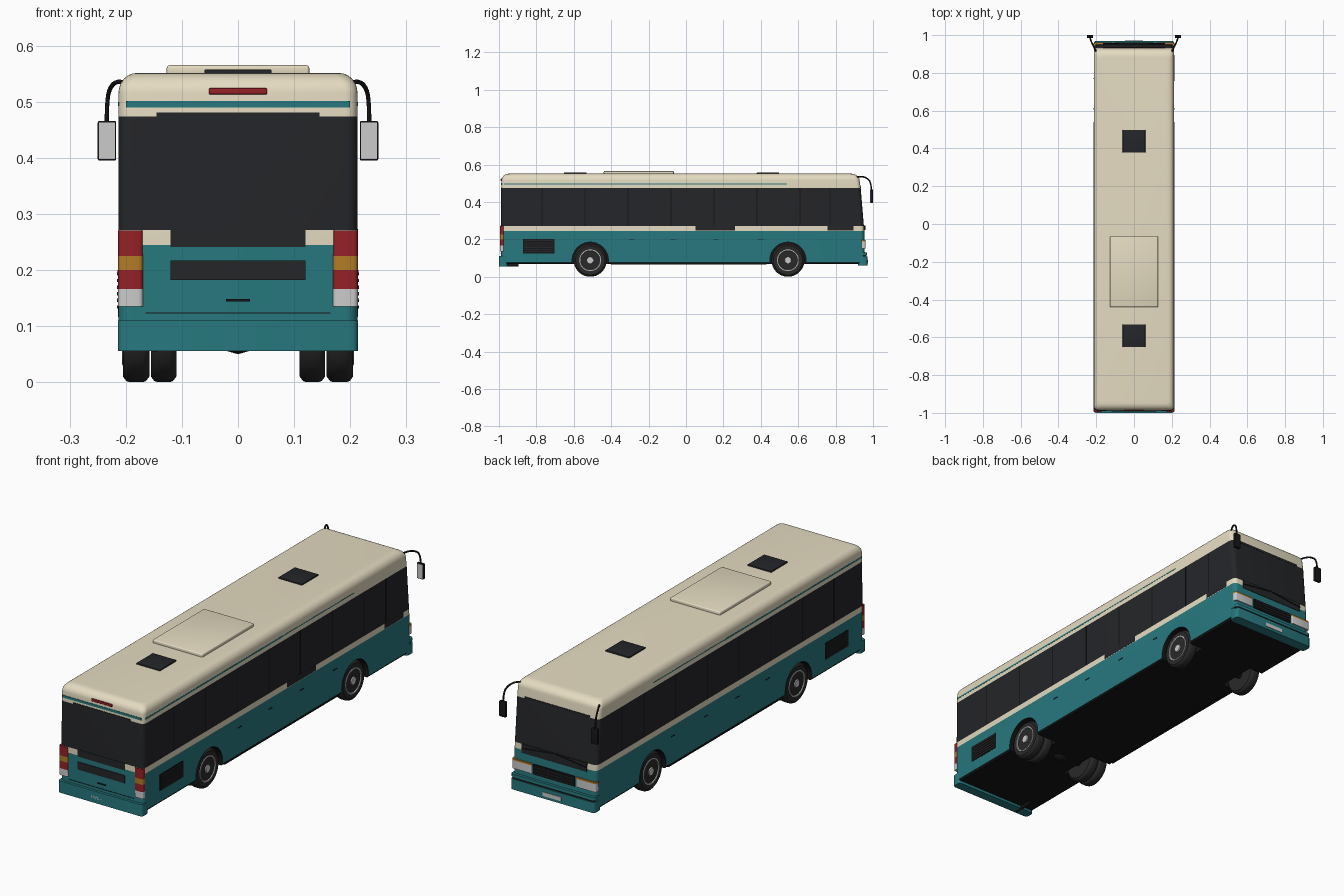
import bpy, bmesh, math
from math import sin, cos, pi

if "Cube" in bpy.data.objects:
    bpy.data.objects.remove(bpy.data.objects["Cube"])

def material(name, *rgb):
    m = bpy.data.materials.new(name)
    m.diffuse_color = (*rgb, 1)
    m.use_nodes = True
    m.node_tree.nodes["Principled BSDF"].inputs["Base Color"].default_value = m.diffuse_color
    return m

BLACK = material("black", .008, .008, .009)
TEAL = material("teal", .02, .19, .21)
CREAM = material("cream", .78, .71, .53)
GLASS = material("dark_glass", .018, .019, .022)
TYRE = material("rubber", .022, .022, .022)
SILVER = material("silver", .55, .55, .55)
WHITE = material("lamp_white", .7, .7, .7)
RED = material("lamp_red", .3, .015, .02)
AMBER = material("lamp_amber", .45, .2, .02)

def finish(name, bm, mats, angle=35):
    bmesh.ops.recalc_face_normals(bm, faces=bm.faces)
    me = bpy.data.meshes.new(name)
    bm.to_mesh(me)
    bm.free()
    for m in mats:
        me.materials.append(m)
    ob = bpy.data.objects.new(name, me)
    bpy.context.collection.objects.link(ob)
    smooth(ob, angle)
    return ob

def smooth(ob, angle=35):
    bpy.ops.object.select_all(action='DESELECT')
    ob.select_set(True)
    bpy.context.view_layer.objects.active = ob
    bpy.ops.object.shade_smooth_by_angle(angle=math.radians(angle))

def box(name, x, y, z, mat, bevel=0, vertical=False):
    """Box from (min, max) pairs, optionally with rounded edges."""
    bm = bmesh.new()
    bmesh.ops.create_cube(bm, size=1)
    for v in bm.verts:
        v.co = [(a[0] + a[1]) / 2 + c * abs(a[1] - a[0]) for a, c in zip((x, y, z), v.co)]
    if bevel:
        edges = [e for e in bm.edges if not vertical or
                 abs(e.verts[0].co.z - e.verts[1].co.z) > 1e-5]
        bmesh.ops.bevel(bm, geom=edges, offset=bevel, segments=3, profile=.5, affect='EDGES')
    return finish(name, bm, [mat])

def lathe(name, profile, centre, mat, n=40, side=1):
    """Revolve (x, radius) points around an axis parallel to x."""
    bm = bmesh.new()
    rings = [[bm.verts.new((centre[0] + side * x, centre[1] + r * cos(2*pi*i/n),
                            centre[2] + r * sin(2*pi*i/n))) for i in range(n)]
             for x, r in profile]
    for a, b in zip(rings, rings[1:]):
        for i in range(n):
            bm.faces.new((a[i], a[(i+1) % n], b[(i+1) % n], b[i]))
    bm.faces.new(rings[0])
    bm.faces.new(rings[-1])
    return finish(name, bm, [mat])

# Body shell: stacked rounded-rectangle rings (z, half width, rear y, front y, material above)
levels = [(.068, .207, -.982, .948, 0), (.076, .213, -.988, .957, 1),
          (.245, .213, -.990, .953, 2), (.271, .213, -.990, .951, 3),
          (.474, .213, -.988, .934, 2), (.515, .213, -.986, .928, 2)]
for i in range(1, 8):
    a = i / 7 * pi / 2
    k = 1 - cos(a)
    levels.append((.515 + .036 * sin(a), .213 - .032*k, -.986 + .038*k, .928 - .045*k, 2))
bm = bmesh.new()
rings = []
for z, w, y0, y1, m in levels:
    r, ring = .022, []
    for cx, cy, start in ((w-r, y1-r, 0), (r-w, y1-r, 1), (r-w, y0+r, 2), (w-r, y0+r, 3)):
        for i in range(6):
            a = (start + i / 5) * pi / 2
            ring.append(bm.verts.new((cx + r*cos(a), cy + r*sin(a), z)))
    rings.append(ring)
for (a, b), lev in zip(zip(rings, rings[1:]), levels):
    for i in range(24):
        f = bm.faces.new((a[i], a[(i+1) % 24], b[(i+1) % 24], b[i]))
        f.material_index = lev[4]
bm.faces.new(rings[0]).material_index = 0
bm.faces.new(rings[-1]).material_index = 2
body = finish("body_shell", bm, [BLACK, TEAL, CREAM, GLASS])

# Wheel arches cut into the shell
AXLES = (("rear", -.512, .1), ("front", .545, .138))
for label, y, inner in AXLES:
    for s in (-1, 1):
        cut = lathe("arch_cutter", [(inner, .097), (.26, .097)], (0, y, .088), BLACK, 48, s)
        cut.hide_render = True
        mod = body.modifiers.new("arch", 'BOOLEAN')
        mod.operation, mod.solver, mod.object = 'DIFFERENCE', 'EXACT', cut
        bpy.context.view_layer.objects.active = body
        bpy.ops.object.modifier_apply(modifier=mod.name)
        bpy.data.objects.remove(cut)
smooth(body)

# Wheels: tyre, rim, hub and hand holes
def tyre(name, x0, x1, y, s):
    lathe(name, [(x0, .054), (x0, .078), (x0+.006, .086), (x0+.012, .088), (x1-.012, .088),
                 (x1-.006, .086), (x1, .078), (x1-.002, .056)], (0, y, .088), TYRE, 48, s)

for label, y, _ in AXLES:
    for s in (-1, 1):
        tyre(label + "_outer_tyre", .158, .205, y, s)
        if label == "rear":
            tyre("rear_inner_tyre", .11, .155, y, s)
        lathe(label + "_rim", [(.17, .058), (.206, .058), (.207, .053), (.198, .049), (.196, .03),
                               (.202, .025), (.202, .019), (.207, .017), (.207, .008)],
              (0, y, .088), SILVER, 40, s)
        for i in range(10):
            a = i * pi / 5
            lathe(label + "_rim_hole", [(.19, .005), (.1975, .005)],
                  (0, y + .04*cos(a), .088 + .04*sin(a)), BLACK, 10, s)
    lathe(label + "_axle", [(-.17, .015), (.17, .015)], (0, y, .082), BLACK, 16)
lathe("differential", [(-.045, .01), (-.025, .026), (0, .033), (.025, .026), (.045, .01)],
      (0, -.512, .083), BLACK, 24)
pipe = lathe("exhaust_pipe", [(-.05, .008), (.05, .008)], (0, 0, 0), BLACK, 16)
pipe.rotation_euler.z = pi / 2
pipe.location = (-.148, -.945, .062)

# Roof unit and hatches
box("roof_unit", (-.127, .127), (-.44, -.065), (.545, .565), CREAM, .005)
for y in (-.592, .438):
    box("roof_hatch", (-.06, .06), (y-.06, y+.06), (.545, .557), GLASS, .002)

# Bumpers
box("rear_bumper", (-.214, .214), (-1, -.955), (.056, .11), TEAL, .012, True)
box("front_bumper", (-.214, .214), (.92, .97), (.06, .108), TEAL, .014, True)
box("front_bumper_groove", (-.208, .208), (.93, .966), (.108, .116), BLACK, .01, True)
box("front_bumper_lip", (-.214, .214), (.92, .968), (.116, .13), TEAL, .014, True)

# Rear details
box("rear_window_sill", (-.12, .12), (-.992, -.98), (.241, .273), GLASS)
box("rear_window_top", (-.145, .145), (-.99, -.98), (.472, .481), GLASS)
box("rear_stripe", (-.2, .2), (-.9885, -.975), (.490, .501), TEAL)
box("rear_grille", (-.12, .12), (-.993, -.98), (.182, .217), GLASS)
box("rear_plate", (-.047, .047), (-1.0, -.99), (.07, .088), WHITE)
box("hatch_handle", (-.021, .021), (-.993, -.98), (.1435, .148), BLACK)
box("hatch_seam", (-.165, .165), (-.9905, -.98), (.1225, .124), BLACK)
box("high_brake_light", (-.052, .052), (-.991, -.97), (.513, .524), RED, .002)
for s in (-1, 1):
    for name, z0, z1, mat in (("upper_red", .225, .27, RED), ("amber", .2, .225, AMBER),
                              ("lower_red", .166, .2, RED), ("white", .135, .166, WHITE)):
        box("tail_lamp_" + name, (s*.169, s*.2135), (-.995, -.972), (z0, z1), mat, .008, True)

# Front details
box("windscreen_sill", (-.165, .165), (.94, .9555), (.232, .273), GLASS)
box("windscreen_top", (-.165, .165), (.92, .935), (.472, .482), GLASS)
box("front_grille", (-.105, .105), (.94, .959), (.15, .197), BLACK)
for i in range(3):
    box("grille_bar", (-.103, .103), (.95, .961), (.159+i*.013, .163+i*.013), GLASS)
box("front_plate", (-.047, .047), (.96, .972), (.072, .09), WHITE)
for s in (-1, 1):
    box("headlamp", (s*.112, s*.2135), (.935, .960), (.152, .189), WHITE, .008, True)
    box("front_indicator", (s*.112, s*.2135), (.935, .960), (.189, .197), AMBER, .008, True)
    wiper = box("wiper", (-.08, .08), (-.002, .002), (-.002, .002), BLACK)
    wiper.location = (s*.085, .957, .262)
    wiper.rotation_euler.y = s * .12

# Sides: stripe, vents, window pillars and locker handles
for s in (-1, 1):
    side = (s*.2, s*.2138)
    box("side_stripe", side, (-.972, .02), (.492, .499), TEAL)
    box("side_stripe_front", side, (.02, .54), (.494, .498), TEAL)
    box("rocker_trim", (s*.2, s*.2125), (-.4, .43), (.066, .074), BLACK)
    box("side_vent", side, (-.872, -.702), (.125, .202), BLACK)
    for i in range(6):
        box("vent_slat", (s*.2, s*.2155), (-.866, -.708),
            (.131 + i*.0118, .137 + i*.0118), GLASS)
    for y in (-.77, -.54, -.31, -.08, .15, .38, .61, .77):
        box("window_pillar", (s*.2, s*.2134), (y-.003, y+.003), (.272, .473), BLACK)
    for y in (-.29, -.07, .16, .40):
        box("locker_handle", (s*.2, s*.2145), (y-.014, y+.014), (.196, .2), BLACK)
for y0, y1 in ((.05, .262), (.757, .895)):
    box("low_window", (.2, .2136), (y0, y1), (.247, .273), GLASS)

# Mirrors on curved arms
for s in (-1, 1):
    cu = bpy.data.curves.new("mirror_arm", 'CURVE')
    cu.dimensions, cu.bevel_depth, cu.bevel_resolution = '3D', .004, 2
    cu.use_fill_caps = True
    sp = cu.splines.new('NURBS')
    pts = [(.195, .905, .53), (.21, .93, .538), (.226, .965, .53), (.234, .99, .505), (.234, .992, .455)]
    sp.points.add(len(pts) - 1)
    for p, (x, y, z) in zip(sp.points, pts):
        p.co = (s*x, y, z, 1)
    sp.use_endpoint_u, sp.order_u = True, 3
    cu.materials.append(BLACK)
    bpy.context.collection.objects.link(bpy.data.objects.new("mirror_arm", cu))
    box("mirror_housing", (s*.217, s*.25), (.985, 1), (.395, .466), BLACK, .003)
    box("mirror_glass", (s*.219, s*.248), (.984, .99), (.398, .463), SILVER)
